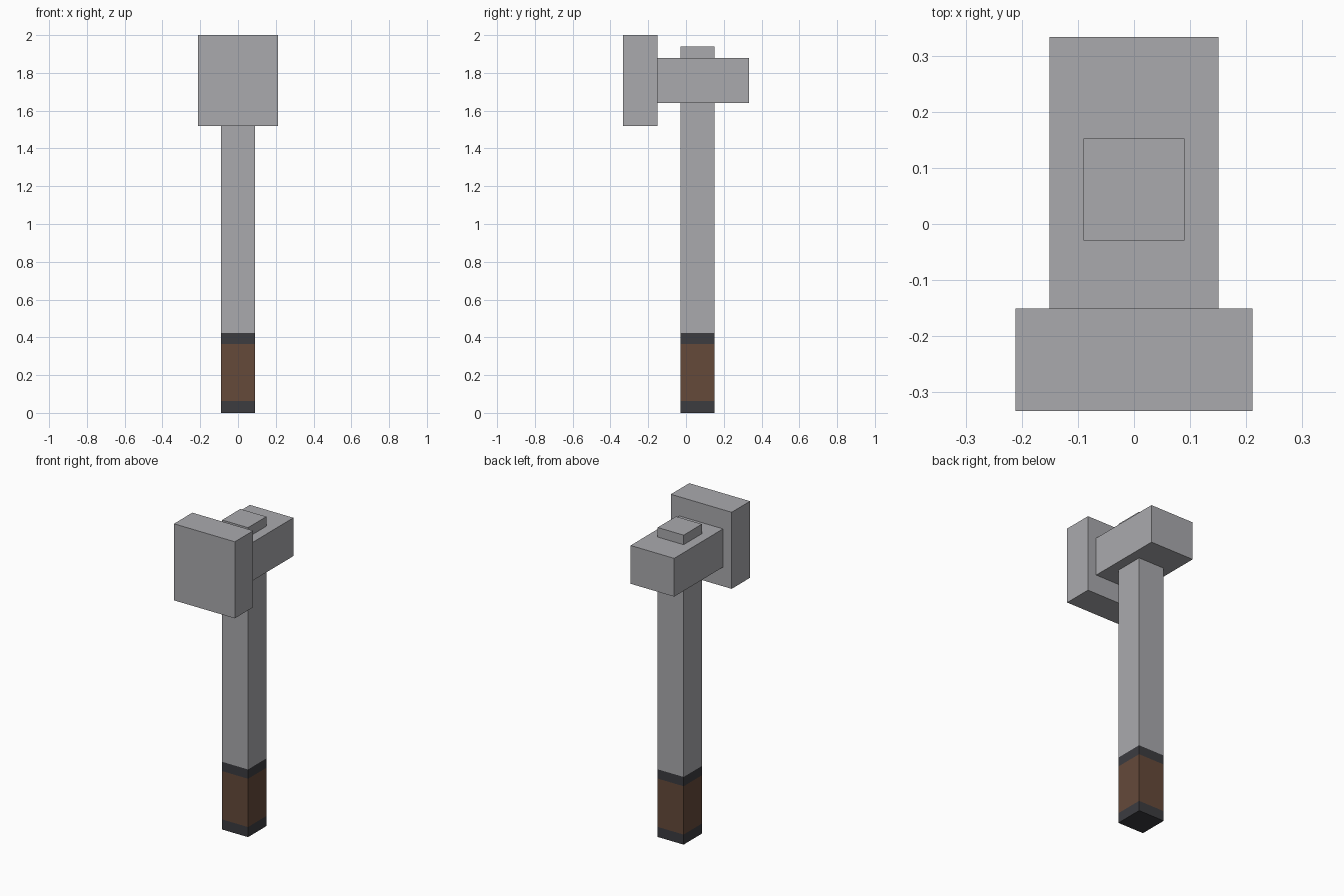
import bpy
import bmesh

cube = bpy.data.objects.get("Cube")
if cube:
    bpy.data.objects.remove(cube, do_unlink=True)


def make_material(name, rgb):
    mat = bpy.data.materials.new(name)
    mat.use_nodes = True
    mat.diffuse_color = (*rgb, 1)
    bsdf = next(n for n in mat.node_tree.nodes if n.type == 'BSDF_PRINCIPLED')
    bsdf.inputs["Base Color"].default_value = (*rgb, 1)
    return mat


steel = make_material("grey steel", (0.40, 0.40, 0.42))
leather = make_material("brown leather", (0.13, 0.067, 0.042))
band = make_material("dark band", (0.045, 0.045, 0.051))


def make_column(name, half_x, y0, y1, heights, mats):
    """Square column with a ring at each height and one material per section."""
    bm = bmesh.new()
    rings = [[bm.verts.new((x, y, z)) for x, y in
              ((-half_x, y0), (half_x, y0), (half_x, y1), (-half_x, y1))]
             for z in heights]
    bm.faces.new(rings[0][::-1])
    bm.faces.new(rings[-1]).material_index = len(mats) - 1
    for i, (low, high) in enumerate(zip(rings, rings[1:])):
        for a in range(4):
            b = (a + 1) % 4
            face = bm.faces.new((low[a], low[b], high[b], high[a]))
            face.material_index = i
    mesh = bpy.data.meshes.new(name)
    bm.to_mesh(mesh)
    bm.free()
    for mat in mats:
        mesh.materials.append(mat)
    obj = bpy.data.objects.new(name, mesh)
    bpy.context.collection.objects.link(obj)
    return obj


# Shaft with a wrapped grip between two dark bands
make_column("shaft", 0.09, -0.029, 0.152,
            (0, 0.063, 0.366, 0.424, 1.94), (band, leather, band, steel))
# Head block around the top of the shaft
make_column("head_block", 0.151, -0.151, 0.333, (1.64, 1.88), (steel,))
# Wide striking plate at the front
make_column("striking_plate", 0.211, -0.333, -0.151, (1.52, 2.0), (steel,))
